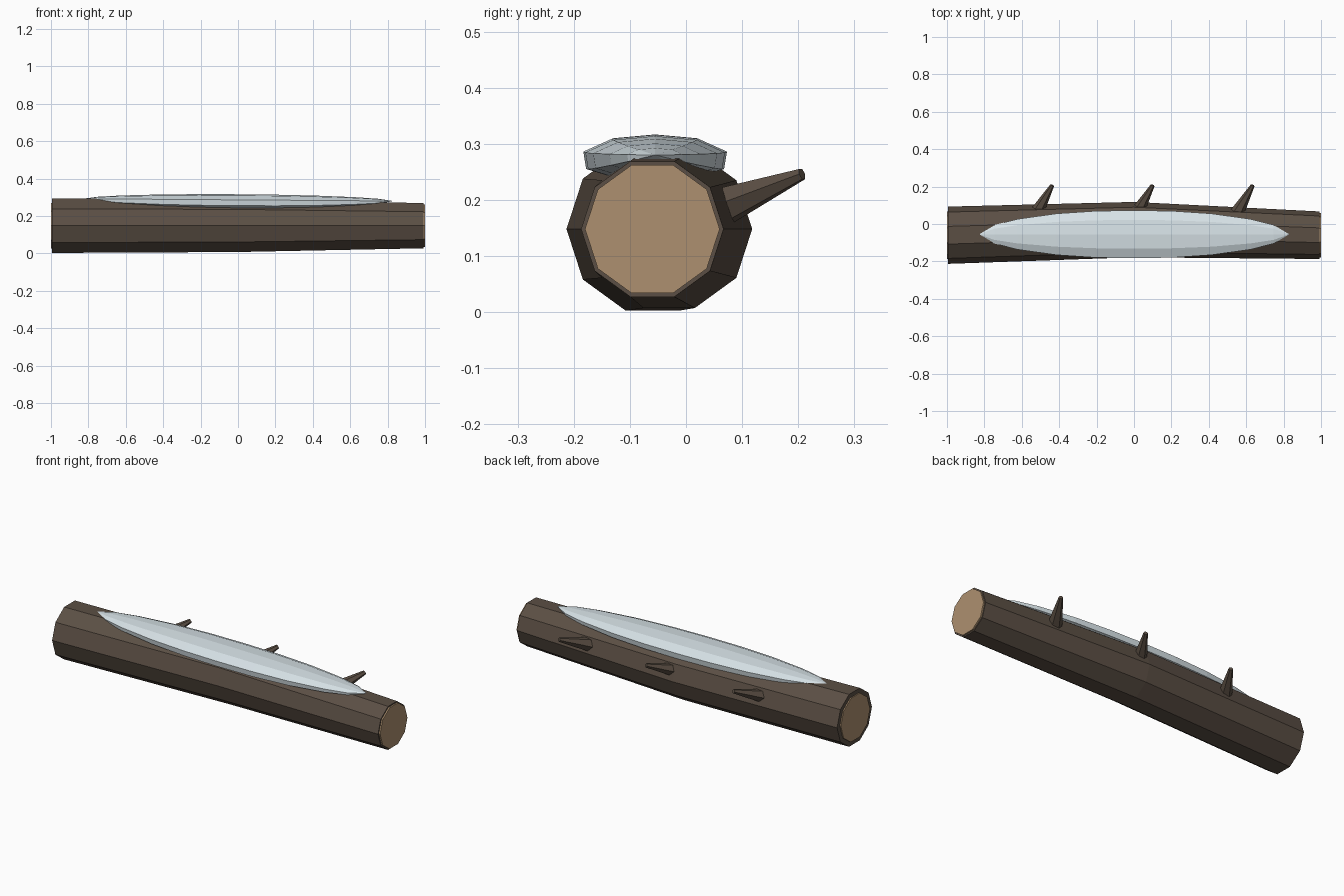
import bpy, bmesh, math
from mathutils import Vector

cube = bpy.data.objects.get("Cube")
if cube:
    bpy.data.objects.remove(cube)


def material(name, rgb):
    m = bpy.data.materials.new(name)
    m.use_nodes = True
    m.diffuse_color = (*rgb, 1)
    m.node_tree.nodes["Principled BSDF"].inputs["Base Color"].default_value = (*rgb, 1)
    return m


BARK = material("dark bark", (0.105, 0.078, 0.058))
WOOD = material("cut wood", (0.42, 0.28, 0.16))
SNOW = material("snow", (0.74, 0.83, 0.87))


def loft(name, rings, mat, triangulate=False):
    """Skin a list of equal-length point rings and cap both ends."""
    bm = bmesh.new()
    loops = [[bm.verts.new(p) for p in ring] for ring in rings]
    n = len(loops[0])
    for a, b in zip(loops, loops[1:]):
        for i in range(n):
            j = (i + 1) % n
            bm.faces.new((a[i], a[j], b[j], b[i]))
    bm.faces.new(loops[0])
    bm.faces.new(loops[-1])
    bmesh.ops.remove_doubles(bm, verts=bm.verts, dist=0.0005)
    bmesh.ops.recalc_face_normals(bm, faces=bm.faces)
    if triangulate:
        bmesh.ops.triangulate(bm, faces=bm.faces)
    me = bpy.data.meshes.new(name)
    bm.to_mesh(me)
    bm.free()
    me.materials.append(mat)
    ob = bpy.data.objects.new(name, me)
    bpy.context.collection.objects.link(ob)
    return ob


def log_ring(x, y, r, sides=10):
    angles = [math.tau * i / sides for i in range(sides)]
    return [(x, y + r * math.cos(a), 0.148 + r * math.sin(a)) for a in angles]


# Ten-sided trunk, tapered and bowed backward at the middle
loft("log_trunk", [log_ring(-0.994, -0.06, 0.153), log_ring(0, -0.03, 0.148),
                   log_ring(0.992, -0.06, 0.127)], BARK)

# Pale sawn discs on both ends
for name, side, inner, r in (("right_cut_end", -1, 0.99, 0.128),
                             ("left_cut_end", 1, 0.985, 0.12)):
    loft(name, [log_ring(side * inner, -0.06, r), log_ring(side, -0.06, r)], WOOD)


# Tapered branch stubs on the back
def cone_ring(center, axis, r, sides=6):
    u = axis.cross(Vector((0, 0, 1))).normalized()
    v = axis.cross(u).normalized()
    angles = [math.tau * i / sides for i in range(sides)]
    return [center + r * (math.cos(a) * u + math.sin(a) * v) for a in angles]


for name, x in (("right", -0.437), ("middle", 0.1), ("left", 0.635)):
    tip = Vector((x, 0.207, 0.246))
    base = tip + Vector((-0.095, -0.167, -0.068))
    axis = (tip - base).normalized()
    loft(name + "_branch_stub", [cone_ring(base, axis, 0.041),
                                 cone_ring(tip, axis, 0.011)], BARK)

# Long faceted snow drift with a gently domed top and a blunt underside
section = [(0, 0.030), (0.6, 0.023), (1, 0), (0.96, -0.031), (0.6, -0.045),
           (-0.6, -0.045), (-0.96, -0.031), (-1, 0), (-0.6, 0.023)]
rings = []
for t in (-1, -0.9, -0.75, -0.5, -0.25, 0, 0.25, 0.5, 0.75, 0.9, 1):
    s = (1 - abs(t) ** 2.2) ** 0.6
    mid = 0.286 - 0.006 * t
    rings.append([(0.83 * t, -0.055 + 0.128 * s * y, mid + s * z) for y, z in section])
loft("snow_drift", rings, SNOW, triangulate=True)
